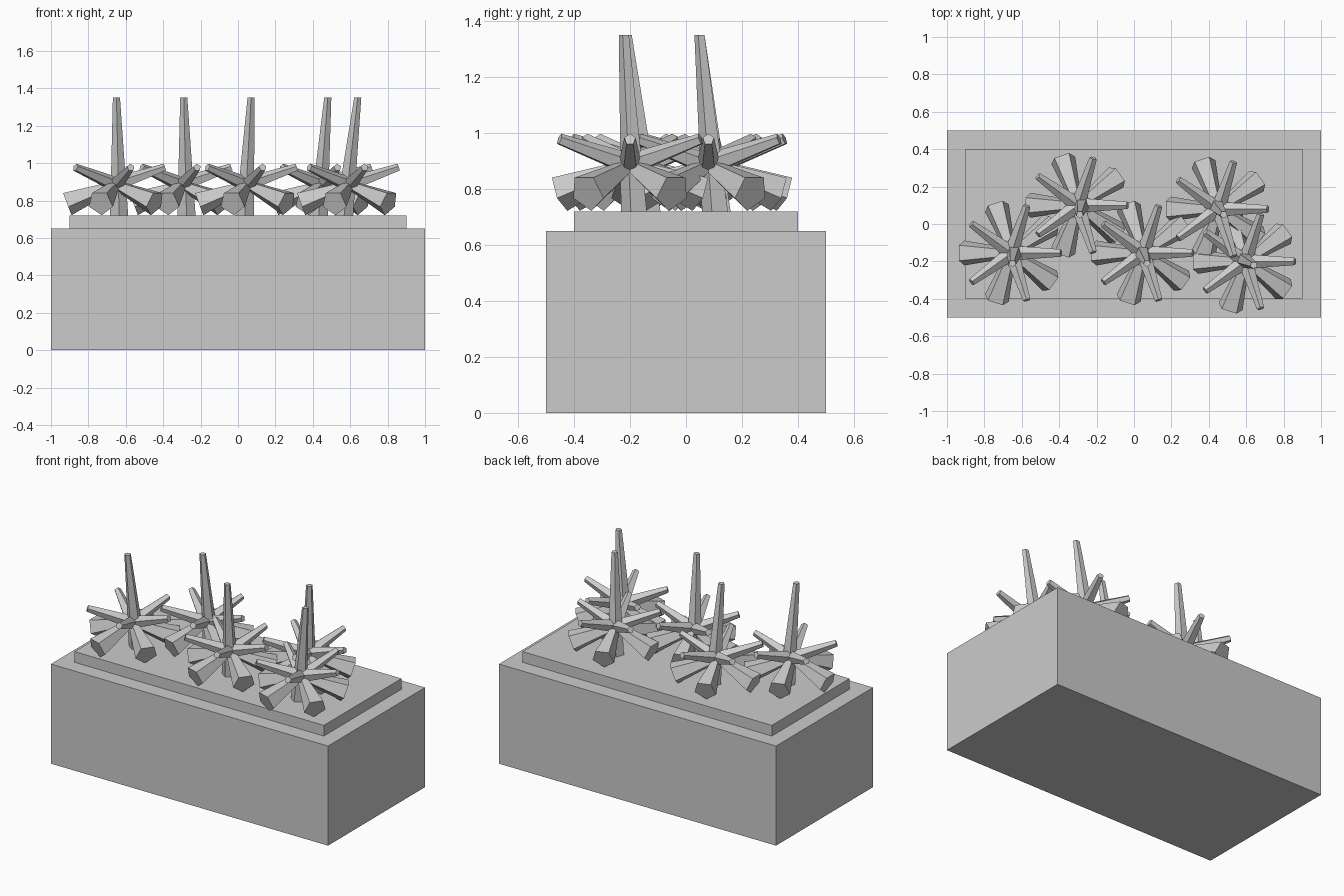
import bpy, bmesh
from math import sin, cos, pi, radians
from mathutils import Vector

if "Cube" in bpy.data.objects:
    bpy.data.objects.remove(bpy.data.objects["Cube"])

SIDES = 5


def box(name, sx, sy, z0, z1):
    bpy.ops.mesh.primitive_cube_add(size=1, location=(0, 0, (z0 + z1) / 2))
    ob = bpy.context.object
    ob.name = name
    ob.scale = (sx, sy, z1 - z0)
    bpy.ops.object.transform_apply(location=False, rotation=False, scale=True)


def taper(bm, p0, p1, r0, r1, side, start, level=False):
    """Five-sided tapered bar from p0 to p1; level keeps its ends horizontal."""
    axis = Vector((0, 0, 1)) if level else (p1 - p0).normalized()
    side = (side - axis * side.dot(axis)).normalized()
    up = axis.cross(side)
    rings = []
    for p, r in ((p0, r0), (p1, r1)):
        angles = [start + 2 * pi * i / SIDES for i in range(SIDES)]
        rings.append([bm.verts.new(p + (side * cos(a) + up * sin(a)) * r) for a in angles])
    for i in range(SIDES):
        j = (i + 1) % SIDES
        bm.faces.new((rings[0][i], rings[0][j], rings[1][j], rings[1][i]))
    bm.faces.new(rings[0][::-1])
    bm.faces.new(rings[1])


def plant(name, x, y, base, tip):
    bm = bmesh.new()
    hub = Vector((x, y, 0.885))
    # tall centre spike
    taper(bm, Vector((*base, 0.70)), Vector((*tip, 1.35)), 0.052, 0.02,
          Vector((1, 0, 0)), -pi / 2, level=True)
    for i in range(5):
        # slim leaf rising outward, ridge on top
        a = radians(72 * i)
        out, side = Vector((cos(a), sin(a), 0)), Vector((sin(a), -cos(a), 0))
        taper(bm, hub, hub + out * 0.265 + Vector((0, 0, 0.092)), 0.042, 0.021, side, -pi / 2)
        # broad leaf drooping outward, flat on top
        a += radians(36)
        out, side = Vector((cos(a), sin(a), 0)), Vector((sin(a), -cos(a), 0))
        taper(bm, hub, hub + out * 0.26 - Vector((0, 0, 0.098)), 0.025, 0.07, side, pi / 2)
    bmesh.ops.recalc_face_normals(bm, faces=bm.faces[:])
    me = bpy.data.meshes.new(name)
    bm.to_mesh(me)
    bm.free()
    bpy.context.collection.objects.link(bpy.data.objects.new(name, me))


# planter and raised soil bed
box("planter_box", 2.0, 1.0, 0.0, 0.65)
box("soil_bed", 1.8, 0.8, 0.65, 0.72)

# plants: hub x, hub y, spike foot, spike tip
plants = [
    (-0.655, -0.155, (-0.635, -0.13), (-0.65, -0.21)),
    (-0.30, 0.10, (-0.275, 0.12), (-0.29, 0.05)),
    (0.05, -0.155, (0.035, -0.13), (0.07, -0.21)),
    (0.45, 0.08, (0.43, 0.11), (0.48, 0.05)),
    (0.595, -0.20, (0.565, -0.18), (0.64, -0.22)),
]
for n, args in enumerate(plants, 1):
    plant(f"spiky_plant_{n}", *args)
